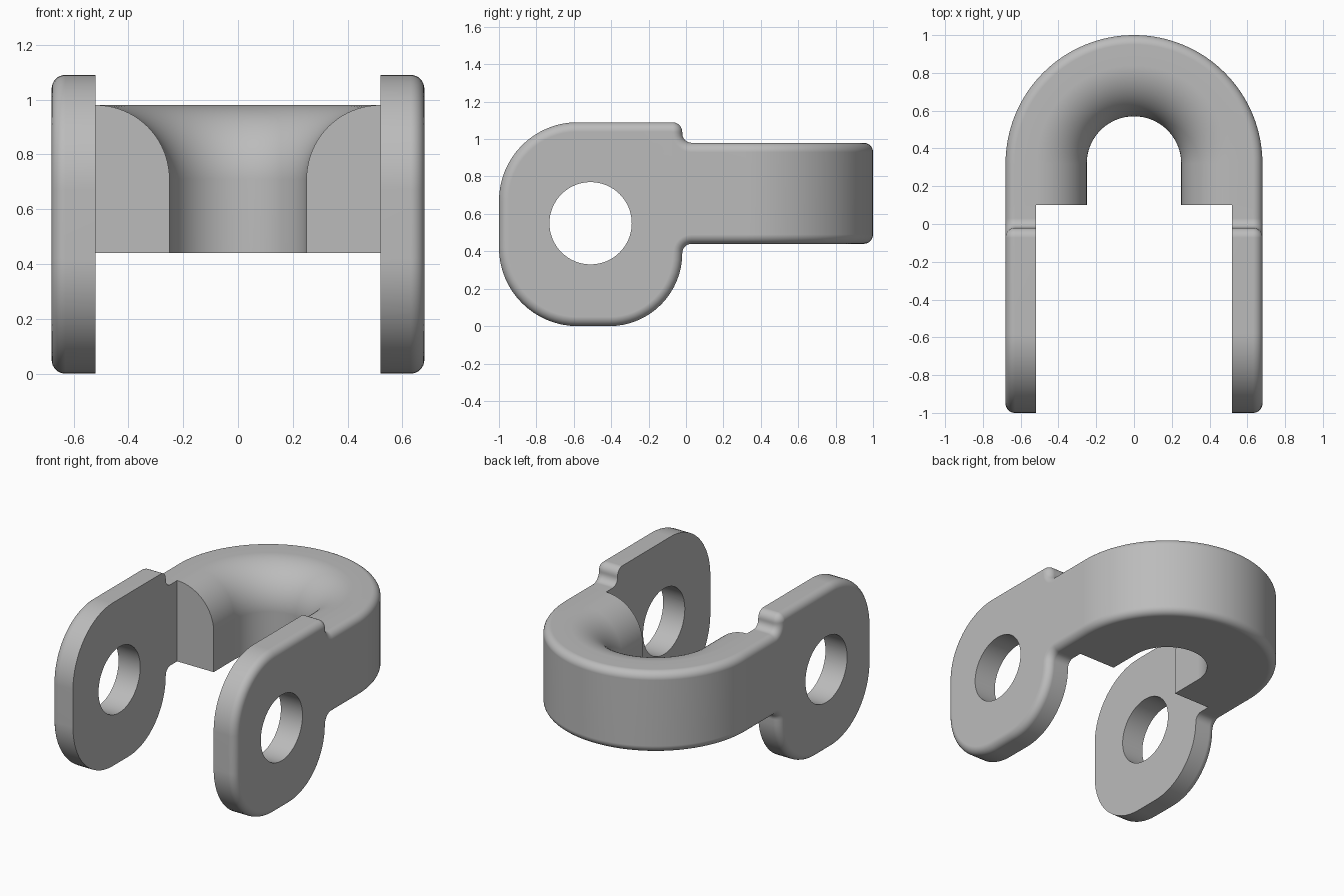
import bpy, bmesh
from math import sin, cos, pi

cube = bpy.data.objects.get("Cube")
if cube:
    bpy.data.objects.remove(cube, do_unlink=True)

# Main dimensions
INNER, CHEEK, OUTER = 0.25, 0.52, 0.68     # half widths
LOW, HIGH, TOP = 0.44, 0.98, 1.09          # bow bottom, bow top, cheek top
FILLET, SEG = 0.05, 8
START, CENTRE = 0.10, 0.32                 # bow legs start, bend centre
NECK = -0.02                               # rear end of the cheek disc


def quarter(n):
    return [pi / 2 * i / n for i in range(n + 1)]


# Bow: one cross-section swept along a U
def bow_section():
    mouth = CHEEK - INNER
    pts = [(CHEEK, LOW), (INNER, LOW)]
    pts += [(CHEEK - mouth * cos(a), HIGH - mouth + mouth * sin(a)) for a in quarter(20)]
    pts += [(OUTER - FILLET + FILLET * sin(a), HIGH - FILLET + FILLET * cos(a))
            for a in quarter(SEG)]
    pts += [(OUTER - FILLET + FILLET * cos(a), LOW + FILLET - FILLET * sin(a))
            for a in quarter(SEG)]
    return pts


def add_bow(bm):
    section = bow_section()
    steps = 64
    stations = [(0, START)] + [(pi * i / steps, CENTRE) for i in range(steps + 1)] + [(pi, START)]
    rings = [[bm.verts.new((r * cos(a), y + r * sin(a), z)) for r, z in section]
             for a, y in stations]
    for a, b in zip(rings, rings[1:]):
        for i in range(len(section)):
            j = (i + 1) % len(section)
            bm.faces.new((a[i], a[j], b[j], b[i]))
    # Leg ends are closed only beside the cheeks
    for ring in (rings[0], rings[-1]):
        bm.faces.new(ring[:23])


# Cheek outline: y, z, radius, inward y, inward z, convex (1) or concave (-1)
CORNERS = [
    (-1, 0, 0.42, 1, 1, 1),
    (NECK, 0, 0.39, -1, 1, 1),
    (NECK, LOW, FILLET, -1, 1, -1),
    (START, LOW, 0, 0, 1, 0),
    (START, HIGH, 0, 0, -1, 0),
    (NECK, HIGH, FILLET, -1, -1, -1),
    (NECK, TOP, 0.052, -1, -1, 1),
    (-1, TOP, 0.42, 1, -1, 1),
]


def cheek_outline(inset):
    pts, end = [], 0
    for k, (y, z, r, sy, sz, kind) in enumerate(CORNERS):
        if kind == 0:
            end = len(pts)
            pts.append((y, z + sz * inset))
            continue
        cy, cz, rad = y + kind * sy * r, z + kind * sz * r, r - kind * inset
        angles = quarter(16 if r > 0.1 else 8)
        for a in (angles if k % 2 == 0 else reversed(angles)):
            pts.append((cy - kind * rad * sy * cos(a), cz - kind * rad * sz * sin(a)))
    return pts, end


def add_cheek(bm, side):
    layers = [(CHEEK, 0)] + [(OUTER - FILLET + FILLET * sin(a), FILLET * (1 - cos(a)))
                             for a in quarter(SEG)]
    rings = []
    for x, inset in layers:
        pts, end = cheek_outline(inset)
        rings.append([bm.verts.new((side * x, y, z)) for y, z in pts])
    for a, b in zip(rings, rings[1:]):
        for i in range(len(a)):
            j = (i + 1) % len(a)
            if j != end:                   # left open where the bow joins
                bm.faces.new((a[i], a[j], b[j], b[i]))
    bm.faces.new(rings[0])
    bm.faces.new(rings[-1])


bm = bmesh.new()
add_bow(bm)
for side in (-1, 1):
    add_cheek(bm, side)
bmesh.ops.remove_doubles(bm, verts=bm.verts, dist=0.0005)
bmesh.ops.recalc_face_normals(bm, faces=bm.faces)
mesh = bpy.data.meshes.new("clevis_bracket")
bm.to_mesh(mesh)
bm.free()
bracket = bpy.data.objects.new("clevis_bracket", mesh)
bpy.context.collection.objects.link(bracket)

# Plain grey metal
grey = bpy.data.materials.new("plain grey")
grey.use_nodes = True
colour = (0.5, 0.5, 0.5, 1)
grey.diffuse_color = colour
grey.node_tree.nodes["Principled BSDF"].inputs["Base Color"].default_value = colour
mesh.materials.append(grey)

# Pin hole through both cheeks
bpy.ops.mesh.primitive_cylinder_add(vertices=64, radius=0.22, depth=2,
                                    location=(0, -0.51, 0.55), rotation=(0, pi / 2, 0))
cutter = bpy.context.object
cutter.name = "pin_hole_cutter"
cutter.hide_render = True
cutter.data.materials.append(grey)
hole = bracket.modifiers.new("pin_hole", "BOOLEAN")
hole.operation, hole.solver, hole.object = "DIFFERENCE", "EXACT", cutter

bpy.ops.object.select_all(action="DESELECT")
bracket.select_set(True)
bpy.context.view_layer.objects.active = bracket
bpy.ops.object.modifier_apply(modifier=hole.name)
bpy.data.objects.remove(cutter, do_unlink=True)

# Smooth fillets with flat-looking large faces
bpy.ops.object.shade_smooth_by_angle(angle=pi / 6)
normals = bracket.modifiers.new("even_shading", "WEIGHTED_NORMAL")
normals.keep_sharp = True
